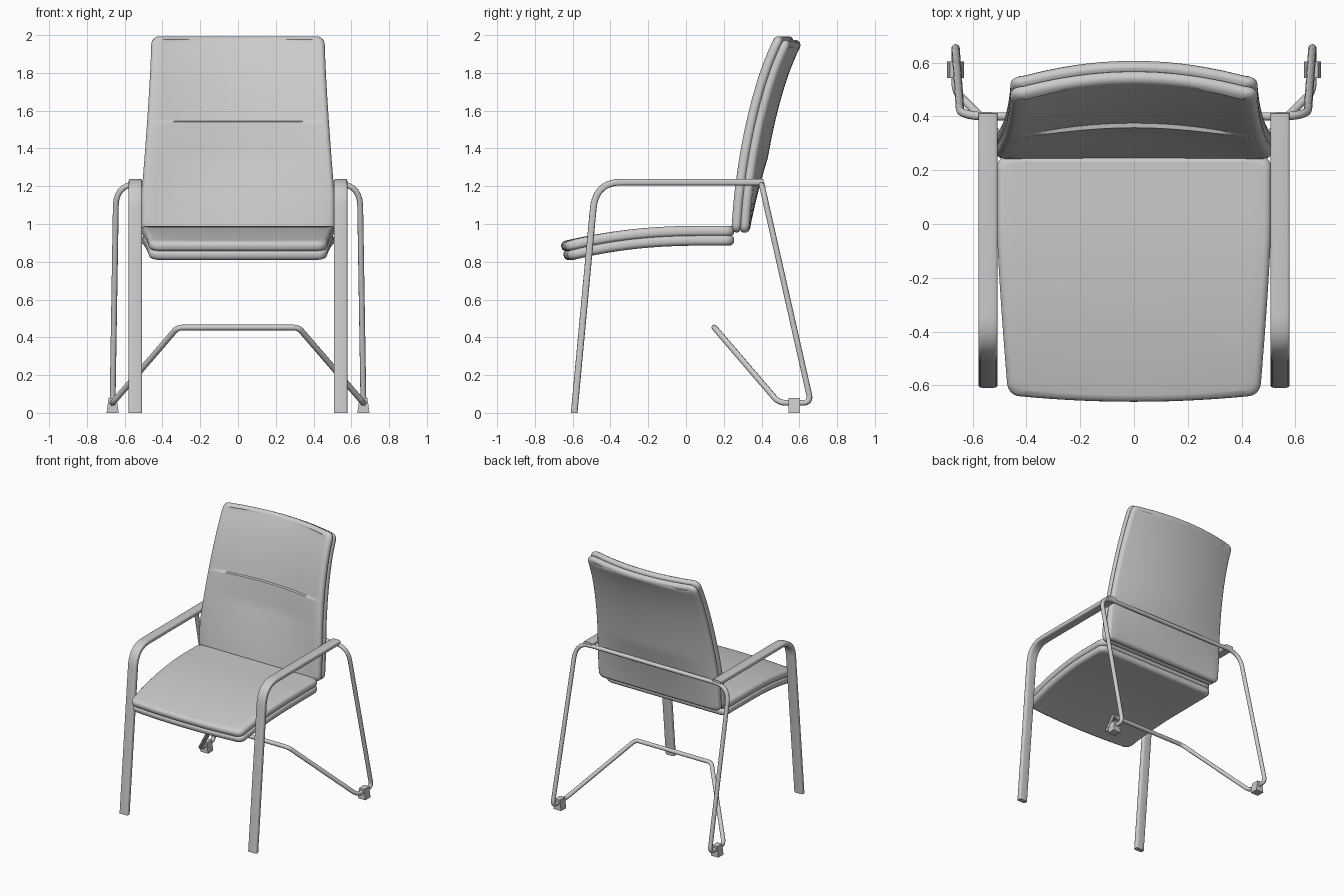
import bpy, bmesh, math
from mathutils import Vector

cube = bpy.data.objects.get("Cube")
if cube:
    bpy.data.objects.remove(cube, do_unlink=True)

grey = bpy.data.materials.new("plain_grey")
grey.use_nodes = True
grey.diffuse_color = (0.6, 0.6, 0.6, 1)
grey.node_tree.nodes["Principled BSDF"].inputs["Base Color"].default_value = (0.6, 0.6, 0.6, 1)


def finish(obj, angle):
    obj.data.materials.append(grey)
    bpy.ops.object.select_all(action='DESELECT')
    obj.select_set(True)
    bpy.context.view_layer.objects.active = obj
    bpy.ops.object.shade_smooth_by_angle(angle=math.radians(angle))
    return obj


def mesh_object(name, bm, angle=40):
    bmesh.ops.recalc_face_normals(bm, faces=bm.faces)
    mesh = bpy.data.meshes.new(name)
    bm.to_mesh(mesh)
    bm.free()
    obj = bpy.data.objects.new(name, mesh)
    bpy.context.collection.objects.link(obj)
    return finish(obj, angle)


def fillet(a, p, b, r, steps=7):
    """Round the corner p between a and b."""
    s, e = p + (a - p).normalized() * r, p + (b - p).normalized() * r
    return [s.lerp(p, i / steps).lerp(p.lerp(e, i / steps), i / steps) for i in range(steps + 1)]


def cushion(name, start, end, thick, corner, width, spine, warp, extra_rows=()):
    """Two padded layers joined by a sunken seam, lofted along a spine in the yz plane."""
    cols, mid, arc = 20, 24, 6
    rows = []
    for k in range(arc):
        a = math.pi / 2 * k / arc
        d, cut = corner * (1 - math.cos(a)), corner * (1 - math.sin(a))
        rows += [(start + d, cut), (end - d, cut)]
    span = end - start - 2 * corner
    rows += [(start + corner + span * k / mid, 0) for k in range(mid + 1)]
    rows += [(s, 0) for s in extra_rows]
    rows.sort()

    h = thick / 2
    half = [(0.024, h), (0.012, h - 0.003), (0.003, h - 0.012), (0, h - 0.022),
            (0, 0.014), (0.004, 0.006)]
    layers = half + [(0.012, 0)] + [(d, -t) for d, t in reversed(half)]

    def place(i, j, inset, t):
        s, cut = rows[i]
        u = 2 * j / cols - 1
        x = u * (width(s) - cut - inset)
        s = start + inset + (s - start) * (1 - 2 * inset / (end - start))
        p = Vector(spine(s))
        tan = (Vector(spine(s + 0.001)) - p).normalized()
        dy, dt = warp(u, s, t)
        t += dt
        return (x, p.x - tan.y * t + dy, p.y + tan.x * t)

    bm = bmesh.new()
    n = len(rows)
    edge = [(0, j) for j in range(cols)] + [(i, cols) for i in range(n - 1)]
    edge += [(n - 1, j) for j in range(cols, 0, -1)] + [(i, 0) for i in range(n - 1, 0, -1)]
    rings = []
    for k, (inset, t) in enumerate(layers):
        cap = k in (0, len(layers) - 1)
        keys = [(i, j) for i in range(n) for j in range(cols + 1)] if cap else edge
        v = {key: bm.verts.new(place(*key, inset, t)) for key in keys}
        rings.append(v)
        if cap:
            for i in range(n - 1):
                for j in range(cols):
                    bm.faces.new((v[i, j], v[i, j + 1], v[i + 1, j + 1], v[i + 1, j]))
    for lo, hi in zip(rings, rings[1:]):
        for a, b in zip(edge, edge[1:] + edge[:1]):
            bm.faces.new((lo[a], lo[b], hi[b], hi[a]))
    return mesh_object(name, bm, 50)


# Seat: drops at the front, with a gently bowed front edge
def seat_spine(y):
    return (y, 0.938 - 0.088 * max(0, (0.1 - y) / 0.75) ** 2.3)


def seat_warp(u, y, t):
    return -0.022 * (1 - u * u) * max(0, -y / 0.65) ** 3, 0


cushion("seat", -0.633, 0.255, 0.105, 0.045,
        lambda y: 0.51 - 0.042 * max(0, -y / 0.63) ** 1.3, seat_spine, seat_warp)


# Backrest: leans back, hollow across its width, with a raised lower pad
def back_spine(z):
    d = z - 0.96
    return (0.288 + 0.05 * d + 0.15 * d * d + 0.02 * max(0, d) ** 8, z)


def back_warp(u, z, t):
    bow = 0.055 * (1 - u * u) * min(1, max(0, (z - 0.96) / 0.4))
    pad = 0
    if t > 0.04 and z < 1.532:
        pad = 0.016 * max(0, (z - 1.1) / 0.43) ** 2 * (1 - u ** 4)
    return bow, pad


def back_width(z):
    return 0.459 + 0.052 * min(1, max(0, (1.95 - z) / 0.8)) ** 1.3


cushion("backrest", 0.955, 1.98, 0.095, 0.04, back_width, back_spine, back_warp,
        (1.5, 1.523, 1.53, 1.537))


# Front legs running into armrests: a flat rounded bar
def arm_bar(name, x):
    foot, knee, tail = Vector((-0.592, 0)), Vector((-0.478, 1.222)), Vector((0.41, 1.222))
    path = [foot] + fillet(foot, knee, tail, 0.14, 10) + [tail]
    bm = bmesh.new()
    rings = []
    for i, p in enumerate(path):
        tan = (path[min(i + 1, len(path) - 1)] - path[max(i - 1, 0)]).normalized()
        ring = []
        for k in range(20):
            c, s = math.cos(math.tau * k / 20), math.sin(math.tau * k / 20)
            w = math.copysign(abs(c) ** 0.4, c) * 0.036
            t = math.copysign(abs(s) ** 0.5, s) * 0.0175
            ring.append(bm.verts.new((x + w, p.x - tan.y * t, max(0, p.y + tan.x * t) if i else 0)))
        rings.append(ring)
    for a, b in zip(rings, rings[1:]):
        for k in range(20):
            bm.faces.new((a[k - 1], a[k], b[k], b[k - 1]))
    bm.faces.new(rings[0])
    bm.faces.new(rings[-1])
    mesh_object(name, bm)


# Foot pads clamped on the rear tube
def foot_pad(name, x):
    bm = bmesh.new()
    bmesh.ops.create_cube(bm, size=1)
    for v in bm.verts:
        taper = 0.042 if v.co.z > 0 else 0.064
        v.co = (x + v.co.x * taper, 0.573 + v.co.y * 0.062, (v.co.z + 0.5) * 0.08)
    mesh_object(name, bm, 30)


for side, sign in (("left", 1), ("right", -1)):
    arm_bar(side + "_leg_and_armrest", sign * 0.543)
    foot_pad(side + "_foot_pad", sign * 0.664)

# Rear frame: one closed tube loop
corners = [((0.645, 0.4, 1.213), 0.12), ((0.664, 0.662, 0.053), 0.045),
           ((0.664, 0.492, 0.053), 0.04), ((0.32, 0.15, 0.452), 0.03)]
corners += [((-x, y, z), r) for (x, y, z), r in reversed(corners)]
pts = [Vector(c) for c, r in corners]
path = []
for i, (c, r) in enumerate(corners):
    path += fillet(pts[i - 1], pts[i], pts[(i + 1) % len(pts)], r)
curve = bpy.data.curves.new("rear_frame", 'CURVE')
curve.dimensions = '3D'
curve.bevel_depth = 0.0155
curve.bevel_resolution = 3
spline = curve.splines.new('POLY')
spline.points.add(len(path) - 1)
for sp, p in zip(spline.points, path):
    sp.co = (*p, 1)
spline.use_cyclic_u = True
frame = bpy.data.objects.new("rear_frame", curve)
bpy.context.collection.objects.link(frame)
bpy.ops.object.select_all(action='DESELECT')
frame.select_set(True)
bpy.context.view_layer.objects.active = frame
bpy.ops.object.convert(target='MESH')
finish(bpy.context.view_layer.objects.active, 50)
